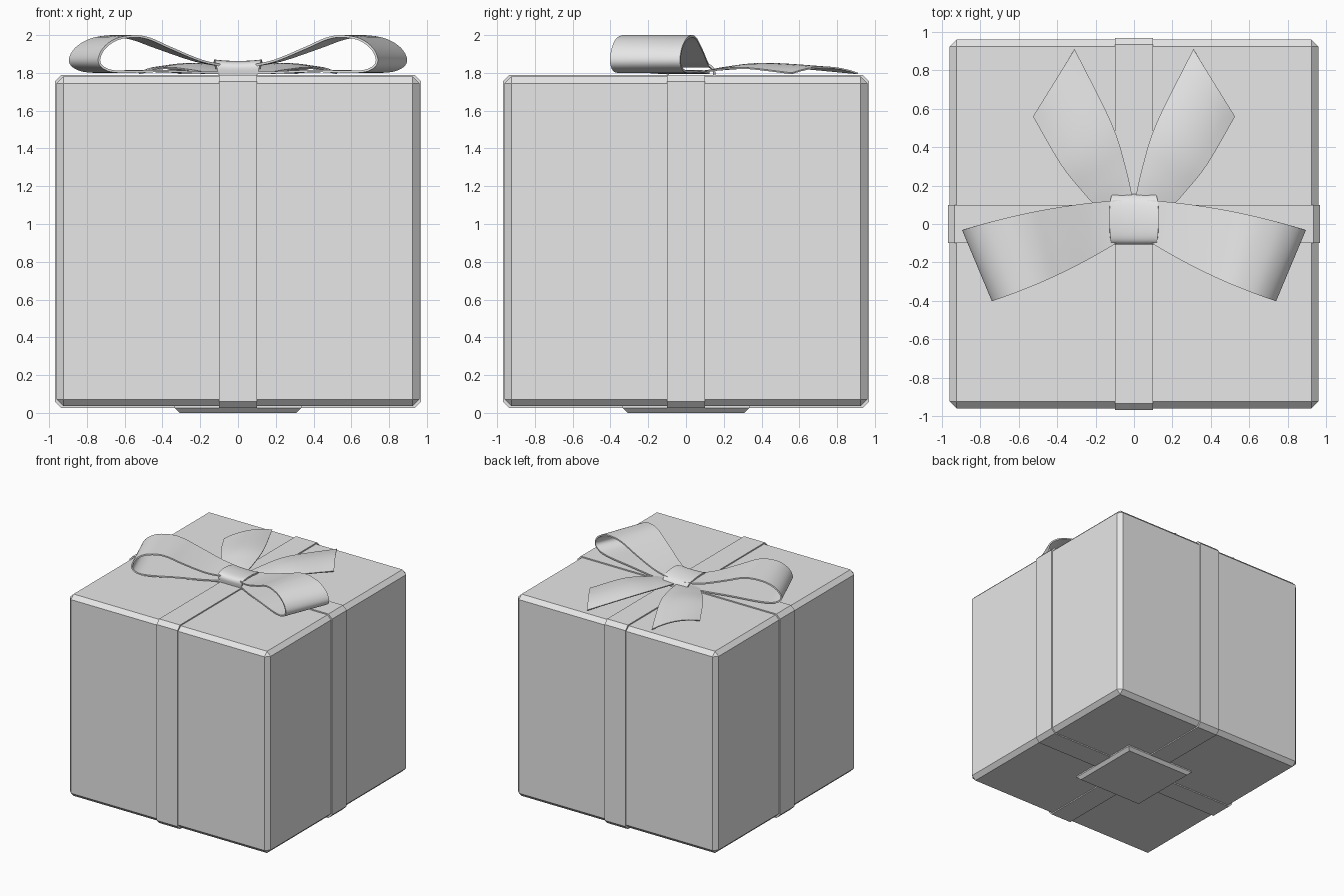
import bpy, bmesh
from mathutils import Vector

if "Cube" in bpy.data.objects:
    bpy.data.objects.remove(bpy.data.objects["Cube"])

grey = bpy.data.materials.new("plain_grey")
grey.diffuse_color = (0.8, 0.8, 0.8, 1)
grey.use_nodes = True
grey.node_tree.nodes["Principled BSDF"].inputs["Base Color"].default_value = grey.diffuse_color


def add_object(name, bm):
    bmesh.ops.recalc_face_normals(bm, faces=bm.faces)
    me = bpy.data.meshes.new(name)
    bm.to_mesh(me)
    bm.free()
    me.materials.append(grey)
    ob = bpy.data.objects.new(name, me)
    bpy.context.collection.objects.link(ob)
    return ob


def box(name, lo, hi, bevel, pick=lambda a, b: True):
    """Box between two corners, chamfering the edges chosen by pick."""
    bm = bmesh.new()
    bmesh.ops.create_cube(bm, size=1)
    for v in bm.verts:
        v.co = Vector(hi[i] if v.co[i] > 0 else lo[i] for i in range(3))
    edges = [e for e in bm.edges if pick(e.verts[0].co, e.verts[1].co)]
    bmesh.ops.bevel(bm, geom=edges, offset=bevel, segments=1, affect='EDGES')
    return add_object(name, bm)


def spline(pts, steps=6):
    """Smooth curve through all the points."""
    p = [Vector(q) for q in pts]
    p = [2 * p[0] - p[1]] + p + [2 * p[-1] - p[-2]]
    out = []
    for a, b, c, d in zip(p, p[1:], p[2:], p[3:]):
        for k in range(steps):
            t = k / steps
            out.append(0.5 * (2 * b + (c - a) * t + (2 * a - 5 * b + 4 * c - d) * t * t
                              + (3 * b - a - 3 * c + d) * t ** 3))
    return out + [p[-2]]


def strip(name, rows, thickness, mirror):
    """Cloth strip from rows of points, thickened and smoothed."""
    bm = bmesh.new()
    grid = [[bm.verts.new(p) for p in row] for row in rows]
    for r, s in zip(grid, grid[1:]):
        for k in range(len(r) - 1):
            bm.faces.new((r[k], r[k + 1], s[k + 1], s[k]))
    ob = add_object(name, bm)
    mod = ob.modifiers.new("thickness", 'SOLIDIFY')
    mod.thickness, mod.offset = thickness, 0
    if mirror:
        m = ob.modifiers.new("mirror", 'MIRROR')
        m.use_clip = False
        m.use_mirror_merge = False
    bpy.ops.object.select_all(action='DESELECT')
    ob.select_set(True)
    bpy.context.view_layer.objects.active = ob
    for mod in list(ob.modifiers):
        bpy.ops.object.modifier_apply(modifier=mod.name)
    bpy.ops.object.shade_smooth_by_angle(angle=0.7)
    return ob


# Box and the foot plate below it
box("gift_box", (-.96, -.96, .036), (.96, .96, 1.78), .035)
box("foot_plate", (-.335, -.335, 0), (.335, .335, .045), .025,
    lambda a, b: a.z < .01 and b.z < .01)

# Ribbon bands wrapped both ways, chamfered where they turn the corners
box("ribbon_front_back", (-.1, -.97, .026), (.1, .97, 1.79), .035,
    lambda a, b: abs(a.x - b.x) > .1)
box("ribbon_left_right", (-.97, -.1, .026), (.97, .1, 1.79), .035,
    lambda a, b: abs(a.y - b.y) > .1)

# Bow loops: side profile (distance out, height) swept between two flaring rails
profile = spline([(0, 1.835), (.2, 1.865), (.45, 1.935), (.6, 1.98), (.72, 1.994),
                  (.86, 1.978), (.96, 1.93), (1, 1.868), (.96, 1.825), (.84, 1.806),
                  (.5, 1.81), (.2, 1.802), (0, 1.80)])
rows = []
for u, z in profile:
    bulge = .1 * u * (1 - u)
    front = Vector((.06 + .675 * u, -.08 - .32 * u - bulge, z))
    back = Vector((.06 + .83 * u, .125 - .155 * u + bulge, z))
    rows.append([front.lerp(back, k / 6) for k in range(7)])
strip("bow_loops", rows, .012, True)

# Bow tails: arched strips lying on the lid, cut at a slant
inner = spline([(.0, .1, 1.81), (.045, .3, 1.825), (.12, .53, 1.83), (.31, .91, 1.797)])
outer = spline([(.17, .06, 1.80), (.26, .16, 1.815), (.38, .31, 1.825), (.525, .56, 1.797)])
rows = []
for i, (a, b) in enumerate(zip(inner, outer)):
    s = i / (len(inner) - 1)
    rows.append([a.lerp(b, k / 8) + Vector((0, 0, .13 * s * k / 8 * (1 - k / 8)))
                 for k in range(9)])
strip("bow_tails", rows, .008, True)

# Knot: band over the middle, wider at its centre, edges flared up slightly
arc = spline([(-.095, 1.785), (-.098, 1.835), (-.06, 1.855), (.03, 1.855),
              (.11, 1.84), (.145, 1.815), (.15, 1.785)], 4)
rows = []
for i, (y, z) in enumerate(arc):
    t = i / (len(arc) - 1)
    half = .1 + .028 * 4 * t * (1 - t)
    rows.append([(half * k / 4, y, z + .008 * (k / 4) ** 2 * 4 * t * (1 - t))
                 for k in range(-4, 5)])
strip("bow_knot", rows, .012, False)
